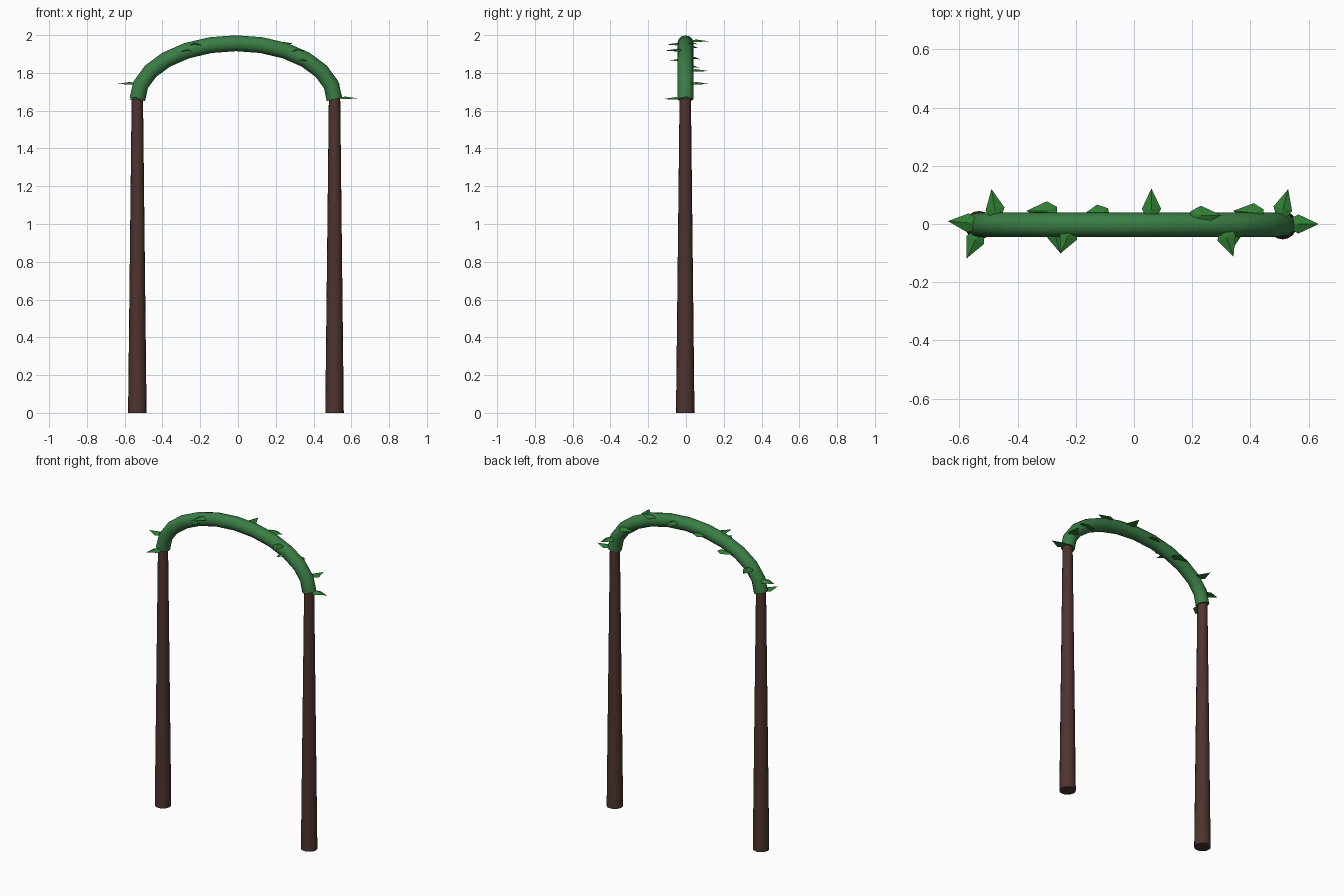
import bpy, bmesh, math
from mathutils import Vector, Matrix

if "Cube" in bpy.data.objects:
    bpy.data.objects.remove(bpy.data.objects["Cube"])


def material(name, rgb):
    m = bpy.data.materials.new(name)
    m.diffuse_color = (*rgb, 1)
    m.use_nodes = True
    m.node_tree.nodes["Principled BSDF"].inputs["Base Color"].default_value = m.diffuse_color
    return m


BARK = material("dark brown bark", (0.076, 0.034, 0.027))
VINE = material("vine green", (0.042, 0.205, 0.058))
LEAF = material("leaf green", (0.030, 0.210, 0.034))

CX, CY = -0.011, -0.003      # middle of the arch
HALF, RISE, SPRING = 0.522, 0.297, 1.66
TUBE = 0.042


def add_object(name, bm, mat, smooth):
    bmesh.ops.recalc_face_normals(bm, faces=bm.faces[:])
    me = bpy.data.meshes.new(name)
    bm.to_mesh(me)
    bm.free()
    me.materials.append(mat)
    ob = bpy.data.objects.new(name, me)
    bpy.context.collection.objects.link(ob)
    if smooth:
        bpy.ops.object.select_all(action='DESELECT')
        ob.select_set(True)
        bpy.context.view_layer.objects.active = ob
        bpy.ops.object.shade_smooth_by_angle(angle=math.radians(40))
    return ob


# Tapered posts
for side, name in ((-1, "left_post"), (1, "right_post")):
    bm = bmesh.new()
    bmesh.ops.create_cone(
        bm, cap_ends=True, segments=16, radius1=0.049, radius2=0.030, depth=1.68,
        matrix=Matrix.Translation((CX + side * HALF, CY - 0.001, 0.84)))
    add_object(name, bm, BARK, True)

# Vine tube swept along a half ellipse
STEPS, SIDES = 12, 12
path = [Vector((CX - HALF * math.cos(math.pi * i / STEPS), CY,
                SPRING + RISE * math.sin(math.pi * i / STEPS))) for i in range(STEPS + 1)]
bm = bmesh.new()
rings = []
for i, p in enumerate(path):
    t = (path[min(i + 1, STEPS)] - path[max(i - 1, 0)]).normalized()
    out = Vector((-t.z, 0, t.x))
    rings.append([bm.verts.new(p + TUBE * (out * math.cos(a) + Vector((0, math.sin(a), 0))))
                  for a in (2 * math.pi * k / SIDES for k in range(SIDES))])
for a, b in zip(rings, rings[1:]):
    for k in range(SIDES):
        n = (k + 1) % SIDES
        bm.faces.new((a[k], a[n], b[n], b[k]))
bm.faces.new(rings[0])
bm.faces.new(rings[-1])
add_object("vine_arch", bm, VINE, True)


# Pointed leaf with a low ridge: tip position and heading in degrees
def leaf(name, x, y, z, heading):
    bm = bmesh.new()
    outline = [(0, 0, 0), (-0.07, 0.033, -0.004), (-0.105, 0.014, 0),
               (-0.105, -0.014, 0), (-0.07, -0.033, -0.004)]
    rim = [bm.verts.new(p) for p in outline]
    top = bm.verts.new((-0.07, 0, 0.010))
    for i in range(5):
        bm.faces.new((rim[i], rim[(i + 1) % 5], top))
    bm.faces.new(rim[::-1])
    bm.transform(Matrix.Translation((x, y, z)) @ Matrix.Rotation(math.radians(heading), 4, 'Z'))
    add_object(name, bm, LEAF, False)


LEAVES = [
    (-0.64, 0.01, 1.742, 175), (-0.575, -0.118, 1.662, 245), (-0.49, 0.12, 1.81, 100),
    (0.06, 0.122, 1.967, 90), (0.53, 0.12, 1.742, 75), (0.635, 0.0, 1.665, 0),
    (-0.255, -0.103, 1.95, 245), (-0.255, -0.098, 1.917, 285),
    (0.342, -0.112, 1.918, 290), (0.335, -0.09, 1.866, 260),
    (-0.37, 0.045, 1.875, 180), (-0.19, 0.022, 1.935, 190),
    (0.30, 0.03, 1.955, 0), (0.34, 0.045, 1.83, 175),
]
for i, spec in enumerate(LEAVES):
    leaf(f"leaf_{i + 1}", *spec)
